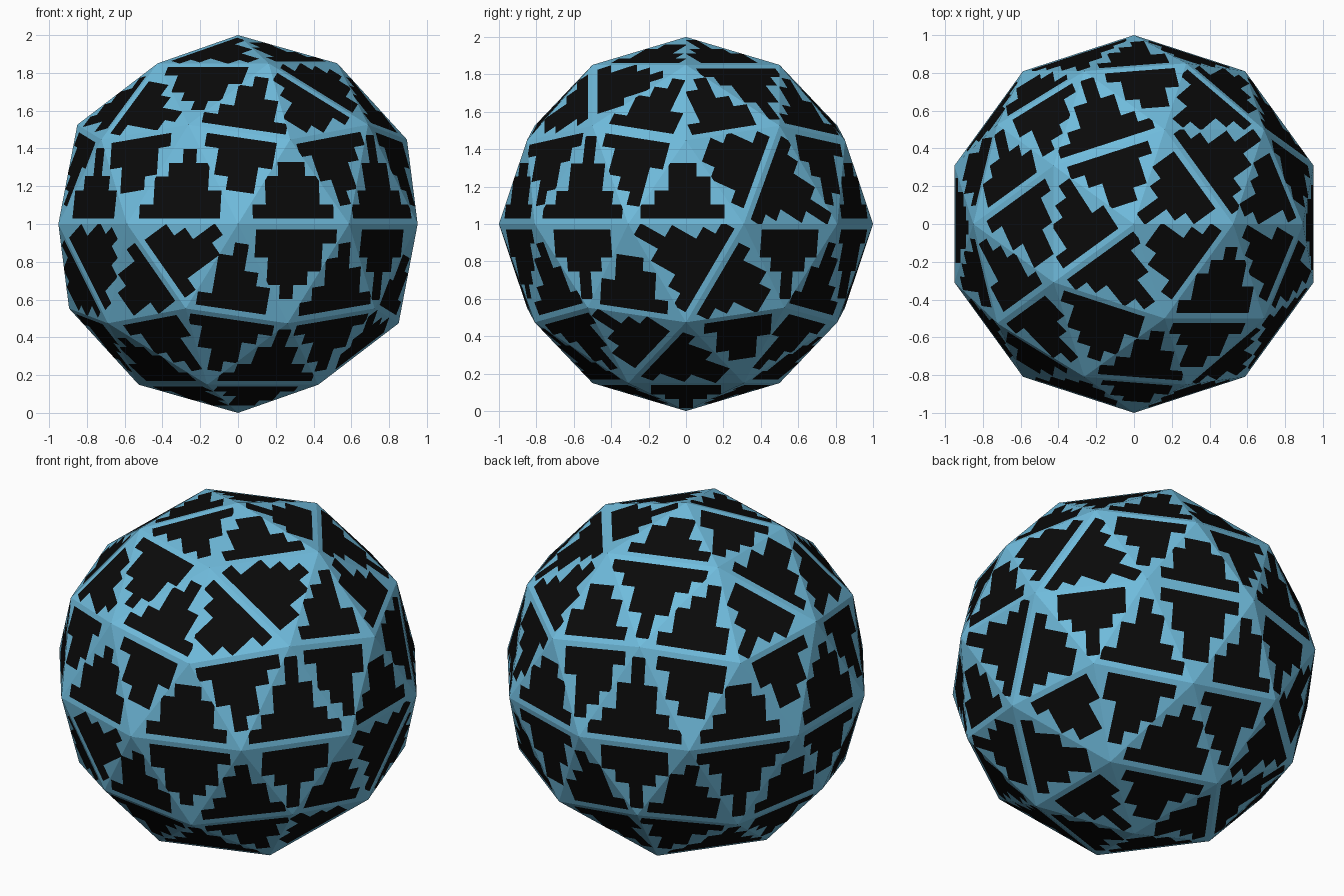
import bpy, bmesh, math, random
from mathutils import Vector

if "Cube" in bpy.data.objects:
    bpy.data.objects.remove(bpy.data.objects["Cube"])

random.seed(4)
PIXEL = 0.075        # size of one step in the dark patches
BASE_GAP = 0.03      # blue margin along the straight side
SIDE_GAP = 0.038     # blue margin along the two stepped sides


def material(name, rgb):
    m = bpy.data.materials.new(name)
    m.diffuse_color = (*rgb, 1)
    m.use_nodes = True
    m.node_tree.nodes["Principled BSDF"].inputs["Base Color"].default_value = m.diffuse_color
    return m


def direction(azimuth, elevation):
    a, e = math.radians(azimuth), math.radians(elevation)
    return Vector((math.cos(a) * math.cos(e), math.sin(a) * math.cos(e), math.sin(e)))


# Edges (by direction) where the straight side of a patch is not the level one
STRAIGHT = [direction(a, e) for a, e in (
    (216, 42.4), (243.5, -13), (26, 16), (-13.6, -46), (207, -16),
    (9.7, -16), (166, 46), (216, 74), (310, 46))]

# Low-poly ball, faces separated so each can be cut on its own
bpy.ops.mesh.primitive_ico_sphere_add(subdivisions=2, radius=1, location=(0, 0, 1))
ball = bpy.context.object
ball.name = "faceted_ball"
ball.data.materials.append(material("light blue", (0.16, 0.50, 0.72)))
ball.data.materials.append(material("black", (0.003, 0.003, 0.003)))

bm = bmesh.new()
bm.from_mesh(ball.data)
bmesh.ops.split_edges(bm, edges=bm.edges[:])


def base_score(pair):
    """Low score = best candidate for the straight side of the patch."""
    a, b = pair
    mid = ((a + b) / 2).normalized()
    if max(mid.dot(s) for s in STRAIGHT) > math.cos(math.radians(4)):
        return -1
    return abs((b - a).normalized().z)


def paint_face(face):
    co = [v.co.copy() for v in face.verts]
    n = face.normal.copy()
    k = min(range(3), key=lambda i: base_score((co[i], co[(i + 1) % 3])))
    a, b, c = co[k], co[(k + 1) % 3], co[(k + 2) % 3]
    u = (b - a).normalized()
    v = n.cross(u)
    width, height = (b - a).length, (c - a).dot(v)
    phase = random.choice((0, 0.25, 0.5, 0.75)) * PIXEL + (width / 2) % PIXEL - PIXEL

    # Cut the face into a grid of square steps
    geom = [face] + list(face.edges) + list(face.verts)
    cuts = [(u, phase + i * PIXEL) for i in range(int(width / PIXEL) + 3)]
    cuts += [(v, BASE_GAP + i * PIXEL) for i in range(int(height / PIXEL) + 1)]
    for axis, d in cuts:
        geom = bmesh.ops.bisect_plane(bm, geom=geom, dist=1e-5,
                                      plane_co=a + axis * d, plane_no=axis)["geom"]

    # Darken every step whose middle lies inside the inset triangle
    left_in = n.cross((a - c).normalized())
    right_in = n.cross((c - b).normalized())
    for f in geom:
        if not isinstance(f, bmesh.types.BMFace):
            continue
        m = f.calc_center_median() - a
        pu = phase + (math.floor((m.dot(u) - phase) / PIXEL) + 0.5) * PIXEL
        pv = BASE_GAP + (math.floor((m.dot(v) - BASE_GAP) / PIXEL) + 0.5) * PIXEL
        p = a + u * pu + v * pv
        inside = (pv > BASE_GAP and (p - a).dot(left_in) > SIDE_GAP
                  and (p - b).dot(right_in) > SIDE_GAP)
        f.material_index = 1 if inside else 0


for face in bm.faces[:]:
    paint_face(face)

# Rejoin the facets into one closed ball
bmesh.ops.remove_doubles(bm, verts=bm.verts[:], dist=1e-5)
for f in bm.faces:
    f.smooth = False
bm.to_mesh(ball.data)
bm.free()
